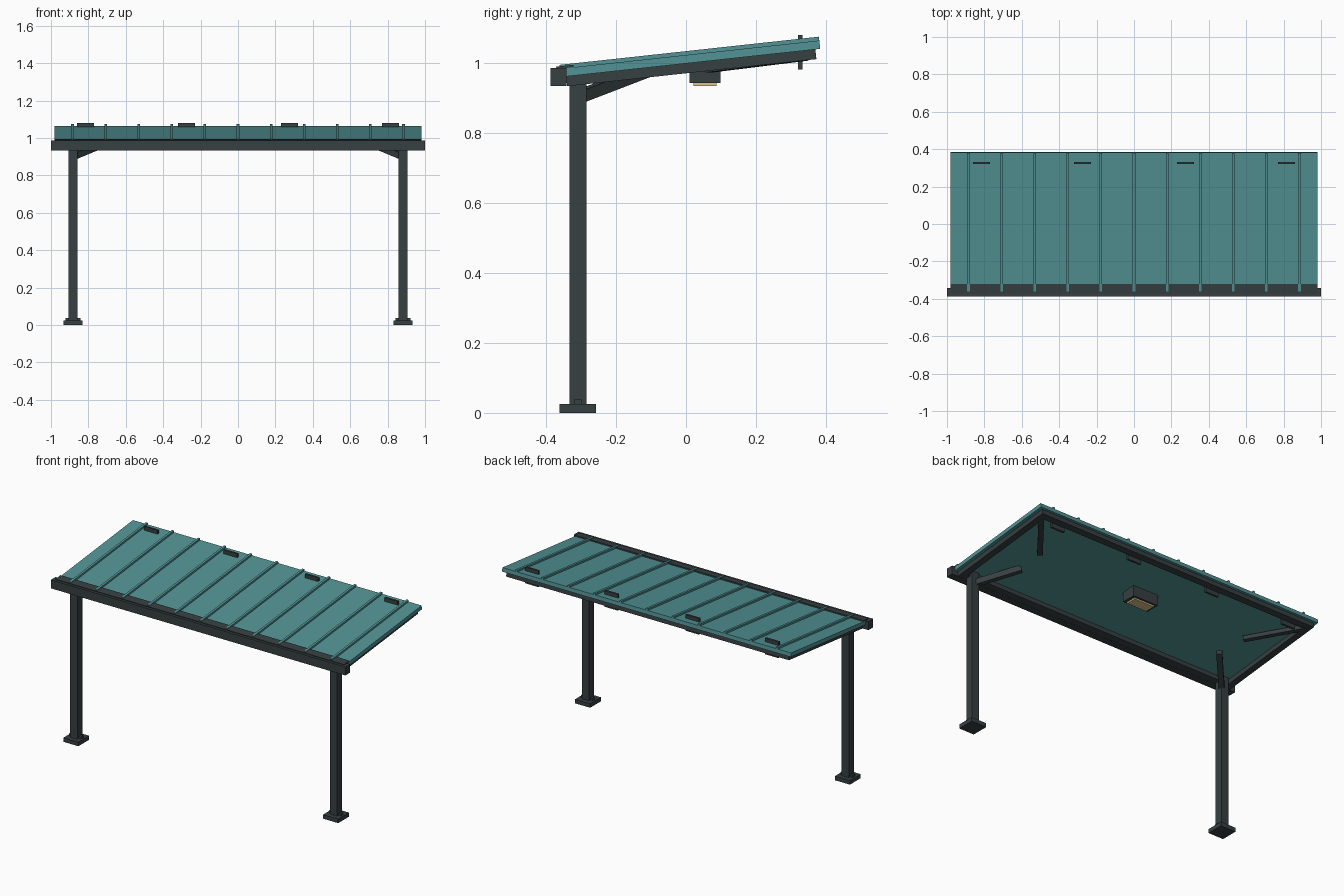
import bpy, math
from mathutils import Vector, Matrix

if "Cube" in bpy.data.objects:
    bpy.data.objects.remove(bpy.data.objects["Cube"])


def material(name, rgb):
    m = bpy.data.materials.new(name)
    m.diffuse_color = (*rgb, 1)
    m.use_nodes = True
    m.node_tree.nodes["Principled BSDF"].inputs["Base Color"].default_value = m.diffuse_color
    return m


DARK = material("dark_steel", (0.038, 0.05, 0.053))
TEAL = material("teal_metal", (0.085, 0.29, 0.30))
WARM = material("warm_lens", (0.72, 0.55, 0.27))
TILT = Matrix.Translation((0, 0, 0.999)) @ Matrix.Rotation(math.radians(6.2), 4, 'X')


def box(name, x, y, z, mat, frame=Matrix.Identity(4)):
    """Box from (min, max) ranges, optionally placed in a tilted frame."""
    bpy.ops.mesh.primitive_cube_add(size=1)
    o = bpy.context.object
    o.name = name
    size = [r[1] - r[0] for r in (x, y, z)]
    mid = [(r[1] + r[0]) / 2 for r in (x, y, z)]
    o.data.transform(frame @ Matrix.Translation(mid) @ Matrix.Diagonal((*size, 1)))
    o.data.materials.append(mat)
    return o


def bar(name, a, b, width, depth, mat):
    """Square bar running from a to b."""
    a, b = Vector(a), Vector(b)
    d = b - a
    frame = Matrix.Translation((a + b) / 2) @ d.to_track_quat('Y', 'Z').to_matrix().to_4x4()
    h = d.length / 2
    return box(name, (-width / 2, width / 2), (-h, h), (-depth / 2, depth / 2), mat, frame)


def around(c, w):
    return (c - w / 2, c + w / 2)


# Roof sheet and standing seams
box("roof_sheet", (-0.98, 0.98), (-0.365, 0.386), (0, 0.024), TEAL, TILT)
for i in range(-5, 6):
    box("roof_seam", around(i * 0.177, 0.014), (-0.36, 0.386), (0.02, 0.035), TEAL, TILT)

# Front flashing and gutter
box("front_flashing", (-0.98, 0.98), (-0.37, -0.32), (0.02, 0.031), DARK, TILT)
box("gutter", (-1, 1), (-0.387, -0.341), (0.934, 0.986), DARK)

# Frame under the roof
box("front_beam", (-0.96, 0.96), (-0.345, -0.305), (-0.028, 0.002), DARK, TILT)
box("back_beam", (-0.96, 0.96), (0.332, 0.372), (-0.028, 0.002), DARK, TILT)

for s in (-1, 1):
    side = "right" if s > 0 else "left"
    box(side + "_beam", around(s * 0.94, 0.04), (-0.345, 0.372), (-0.028, 0.002), DARK, TILT)
    # Post with foot plate and anchor
    px, py = s * 0.882, -0.309
    box(side + "_post", around(px, 0.049), around(py, 0.049), (0.02, 0.965), DARK)
    box(side + "_foot", around(px, 0.102), around(py, 0.104), (0, 0.025), DARK)
    box(side + "_anchor", around(px, 0.08), around(py, 0.022), (0.02, 0.038), DARK)
    # Diagonal braces
    bar(side + "_post_brace", (s * 0.88, -0.31, 0.902), (s * 0.70, -0.115, 0.977), 0.032, 0.034, DARK)
    bar(side + "_corner_brace", (s * 0.94, 0.34, 1.019), (s * 0.72, 0.065, 0.985), 0.03, 0.024, DARK)

# Upright clips through the roof
for x in (-0.815, -0.275, 0.275, 0.815):
    box("roof_clip", around(x, 0.091), around(0.326, 0.013), (0.982, 1.081), DARK)

# Ceiling lamp
box("lamp_housing", around(0, 0.17), (0.01, 0.099), (0.943, 1.008), DARK)
box("lamp_lens", around(0, 0.135), (0.022, 0.087), (0.934, 0.945), WARM)
